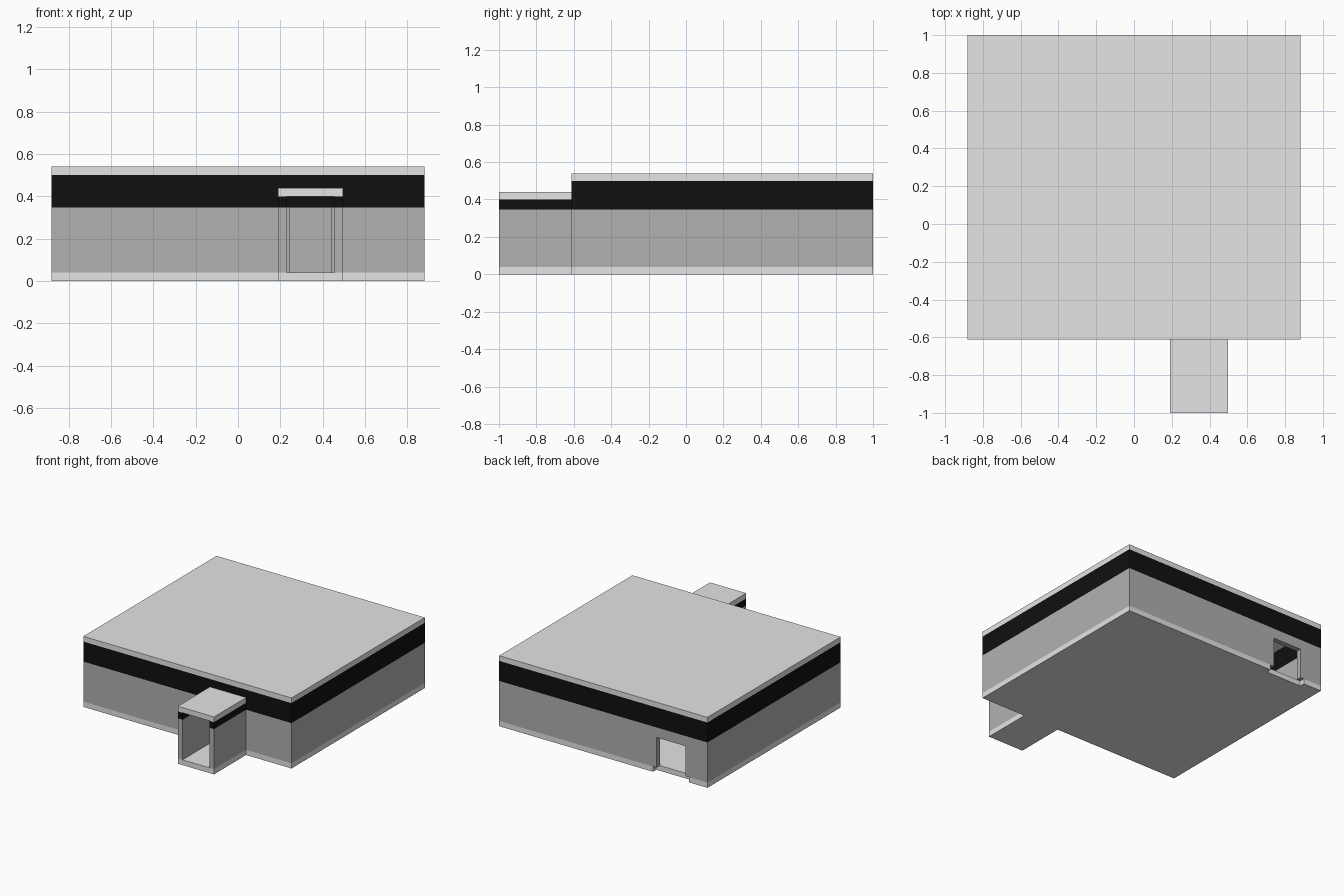
import bpy, bmesh

if "Cube" in bpy.data.objects:
    bpy.data.objects.remove(bpy.data.objects["Cube"])

T = 0.04          # wall and slab thickness
BAND = 0.347      # walls are black above this height


def material(name, value):
    m = bpy.data.materials.new(name)
    m.diffuse_color = (value, value, value, 1)
    m.use_nodes = True
    m.node_tree.nodes["Principled BSDF"].inputs["Base Color"].default_value = m.diffuse_color
    return m


PALE = material("pale grey", 0.78)
GREY = material("mid grey", 0.44)
BLACK = material("black", 0.005)


def box(name, x0, x1, y0, y1, z0, z1):
    bm = bmesh.new()
    bmesh.ops.create_cube(bm, size=1)
    for v in bm.verts:
        v.co = (x1 if v.co.x > 0 else x0,
                y1 if v.co.y > 0 else y0,
                z1 if v.co.z > 0 else z0)
    me = bpy.data.meshes.new(name)
    bm.to_mesh(me)
    bm.free()
    ob = bpy.data.objects.new(name, me)
    bpy.context.collection.objects.link(ob)
    return ob


def cut(ob, *bounds):
    """Subtract a box and bake the result."""
    cutter = box("cutter", *bounds)
    cutter.hide_render = True
    mod = ob.modifiers.new("cut", 'BOOLEAN')
    mod.operation = 'DIFFERENCE'
    mod.solver = 'EXACT'
    mod.object = cutter
    bpy.context.view_layer.update()
    dg = bpy.context.evaluated_depsgraph_get()
    me = bpy.data.meshes.new_from_object(ob.evaluated_get(dg))
    ob.modifiers.clear()
    ob.data = me
    bpy.data.objects.remove(cutter)


def paint_slab(ob):
    ob.data.materials.clear()
    ob.data.materials.append(PALE)


def paint_walls(ob):
    """Split at the band height; grey below, black above."""
    ob.data.materials.clear()
    for m in (GREY, BLACK):
        ob.data.materials.append(m)
    bm = bmesh.new()
    bm.from_mesh(ob.data)
    bmesh.ops.bisect_plane(bm, geom=bm.verts[:] + bm.edges[:] + bm.faces[:],
                           plane_co=(0, 0, BAND), plane_no=(0, 0, 1))
    for f in bm.faces:
        f.material_index = int(f.calc_center_median().z > BAND + 0.001)
    bm.to_mesh(ob.data)
    bm.free()


# Room extents and entrance passage extents
RX, RY0, RY1, RH = 0.882, -0.612, 1.0, 0.54
PX0, PX1, PH = 0.19, 0.497, 0.44

# Room floor, notched below the rear doorway
floor = box("room_floor", -RX, RX, RY0, RY1, 0, T)
cut(floor, -0.725, -0.42, RY1 - T, RY1 + 0.1, -0.1, T + 0.1)
paint_slab(floor)

# Room ceiling
paint_slab(box("room_ceiling", -RX, RX, RY0, RY1, RH - T, RH))

# Room walls: hollow shell with front and rear doorways
walls = box("room_walls", -RX, RX, RY0, RY1, T, RH - T)
cut(walls, -RX + T, RX - T, RY0 + T, RY1 - T, -0.1, 1)
cut(walls, 0.245, 0.442, RY0 - 0.1, RY0 + T + 0.1, -0.1, BAND)
cut(walls, -0.695, -0.45, RY1 - T - 0.1, RY1 + 0.1, -0.1, 0.27)
paint_walls(walls)

# Entrance passage: floor, roof and two side walls
paint_slab(box("passage_floor", PX0, PX1, -1, RY0, 0, T))
paint_slab(box("passage_roof", PX0, PX1, -1, RY0, PH - T, PH))
for side, x in (("left", PX0), ("right", PX1 - T)):
    paint_walls(box("passage_wall_" + side, x, x + T, -1, RY0, T, PH - T))
